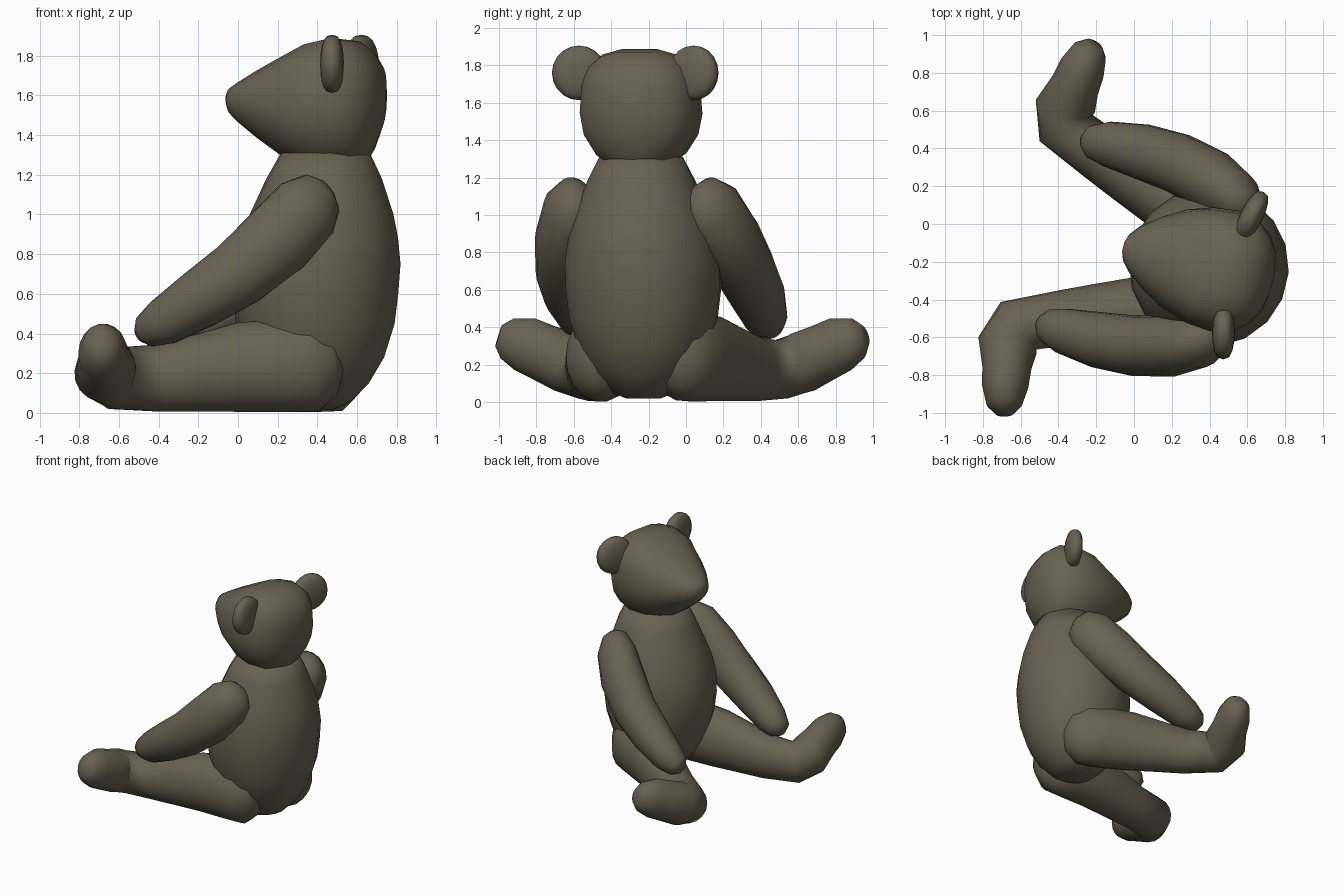
import bpy, bmesh, math
from mathutils import Vector, Matrix

# Bear is modelled facing local -x, symmetric in y, then turned and placed
YAW = math.radians(-13.6)
PLACE = Matrix.Translation((0.40, -0.23, 0)) @ Matrix.Rotation(YAW, 4, 'Z')
SIDES = 18

fur = bpy.data.materials.new("brown grey fur")
fur.diffuse_color = (0.14, 0.122, 0.085, 1)


def finish(name, bm, mirror):
    bmesh.ops.recalc_face_normals(bm, faces=bm.faces)
    for f in bm.faces:
        f.smooth = True
    mesh = bpy.data.meshes.new(name)
    bm.to_mesh(mesh)
    bm.free()
    mesh.materials.append(fur)
    ob = bpy.data.objects.new(name, mesh)
    bpy.context.collection.objects.link(ob)
    ob.matrix_world = PLACE
    if mirror:
        m = ob.modifiers.new("mirror", 'MIRROR')
        m.use_axis = (False, True, False)
        m.use_mirror_merge = False
    return ob


def loft(name, sections, axis=None, mirror=False, low_power=1):
    """Section: (x, y, z, half width, half height, top roundness power)."""
    bm = bmesh.new()
    pts = [Vector(s[:3]) for s in sections]
    rings = []
    for i, s in enumerate(sections):
        if axis:
            t = Vector(axis)
        else:
            d1 = pts[min(i + 1, len(pts) - 1)] - pts[i]
            d0 = pts[i] - pts[max(i - 1, 0)]
            t = (d0.normalized() + d1.normalized()).normalized()
        side = Vector((0, 1, 0)) if abs(t.z) > 0.99 else t.cross(Vector((0, 0, 1))).normalized()
        up = side.cross(t)
        power = s[5] if len(s) > 5 else 1
        ring = []
        for k in range(SIDES):
            a = 2 * math.pi * k / SIDES
            c, n = math.cos(a), math.sin(a)
            if n > 1e-6:
                c = math.copysign(abs(c) ** power, c)
                n = n ** power
            else:
                c = math.copysign(abs(c) ** low_power, c)
            ring.append(bm.verts.new(pts[i] + side * c * s[3] + up * n * s[4]))
        rings.append(ring)
    for a, b in zip(rings, rings[1:]):
        for k in range(SIDES):
            j = (k + 1) % SIDES
            bm.faces.new((a[k], a[j], b[j], b[k]))
    bm.faces.new(rings[0])
    bm.faces.new(rings[-1])
    return finish(name, bm, mirror)


# Body: height, centre, radius
body = [(0.018, -0.01, 0.09), (0.05, -0.01, 0.17), (0.15, -0.01, 0.27),
        (0.28, -0.01, 0.347), (0.45, -0.01, 0.40), (0.60, -0.01, 0.418),
        (0.75, 0.0, 0.42), (0.88, 0.01, 0.398), (1.0, 0.022, 0.363),
        (1.18, 0.035, 0.292), (1.31, 0.042, 0.225)]
loft("body", [(u, 0, z, r, r) for z, u, r in body], axis=(0, 0, 1))

# Head: nose to back, bottom, top, half width
head = [(-0.470, 1.55, 1.61, 0.025), (-0.455, 1.51, 1.635, 0.07),
        (-0.41, 1.465, 1.665, 0.125), (-0.31, 1.385, 1.725, 0.20),
        (-0.19, 1.30, 1.79, 0.27), (-0.05, 1.22, 1.86, 0.315),
        (0.08, 1.20, 1.89, 0.328), (0.20, 1.22, 1.875, 0.30),
        (0.275, 1.30, 1.82, 0.24), (0.322, 1.42, 1.75, 0.16),
        (0.342, 1.52, 1.66, 0.06)]
loft("head", [(u, 0, (a + b) / 2, w, (b - a) / 2, 0.68 if u > -0.1 else 0.88)
              for u, a, b, w in head], axis=(-1, 0, 0), low_power=1.18)

# Ears: flattened, blunt-edged balls swept slightly back
bm = bmesh.new()
bmesh.ops.create_uvsphere(bm, u_segments=16, v_segments=10, radius=1)
for v in bm.verts:
    v.co.x = math.copysign(abs(v.co.x) ** 0.7, v.co.x) if abs(v.co.x) > 1e-4 else 0
bm.transform(Matrix.Translation((0.152, 0.315, 1.76))
             @ Matrix.Rotation(math.radians(-13), 4, 'Z')
             @ Matrix.Diagonal((0.06, 0.145, 0.146, 1)))
finish("ears", bm, True)

# Arms: shoulder to paw
loft("arms", [(0.135, 0.33, 1.135, 0.04, 0.05), (0.11, 0.345, 1.11, 0.095, 0.125),
              (0.04, 0.388, 1.03, 0.145, 0.182), (-0.10, 0.45, 0.87, 0.165, 0.19),
              (-0.29, 0.497, 0.70, 0.16, 0.172), (-0.49, 0.512, 0.57, 0.148, 0.15),
              (-0.68, 0.508, 0.455, 0.12, 0.12), (-0.77, 0.498, 0.41, 0.088, 0.085),
              (-0.805, 0.49, 0.39, 0.04, 0.04)], mirror=True)

# Legs: hip to heel, turning outwards and up into the foot
loft("legs", [(0.18, 0.20, 0.26, 0.05, 0.07), (0.14, 0.21, 0.26, 0.12, 0.17),
              (0.04, 0.23, 0.243, 0.18, 0.238), (-0.12, 0.26, 0.238, 0.19, 0.238),
              (-0.32, 0.315, 0.23, 0.18, 0.229), (-0.52, 0.385, 0.20, 0.165, 0.198),
              (-0.71, 0.45, 0.175, 0.147, 0.172), (-0.915, 0.54, 0.175, 0.155, 0.16),
              (-0.943, 0.65, 0.213, 0.16, 0.165),
              (-0.918, 0.77, 0.265, 0.13, 0.155), (-0.903, 0.87, 0.31, 0.122, 0.15),
              (-0.885, 0.96, 0.34, 0.095, 0.115), (-0.872, 1.005, 0.355, 0.05, 0.06)],
     mirror=True)
